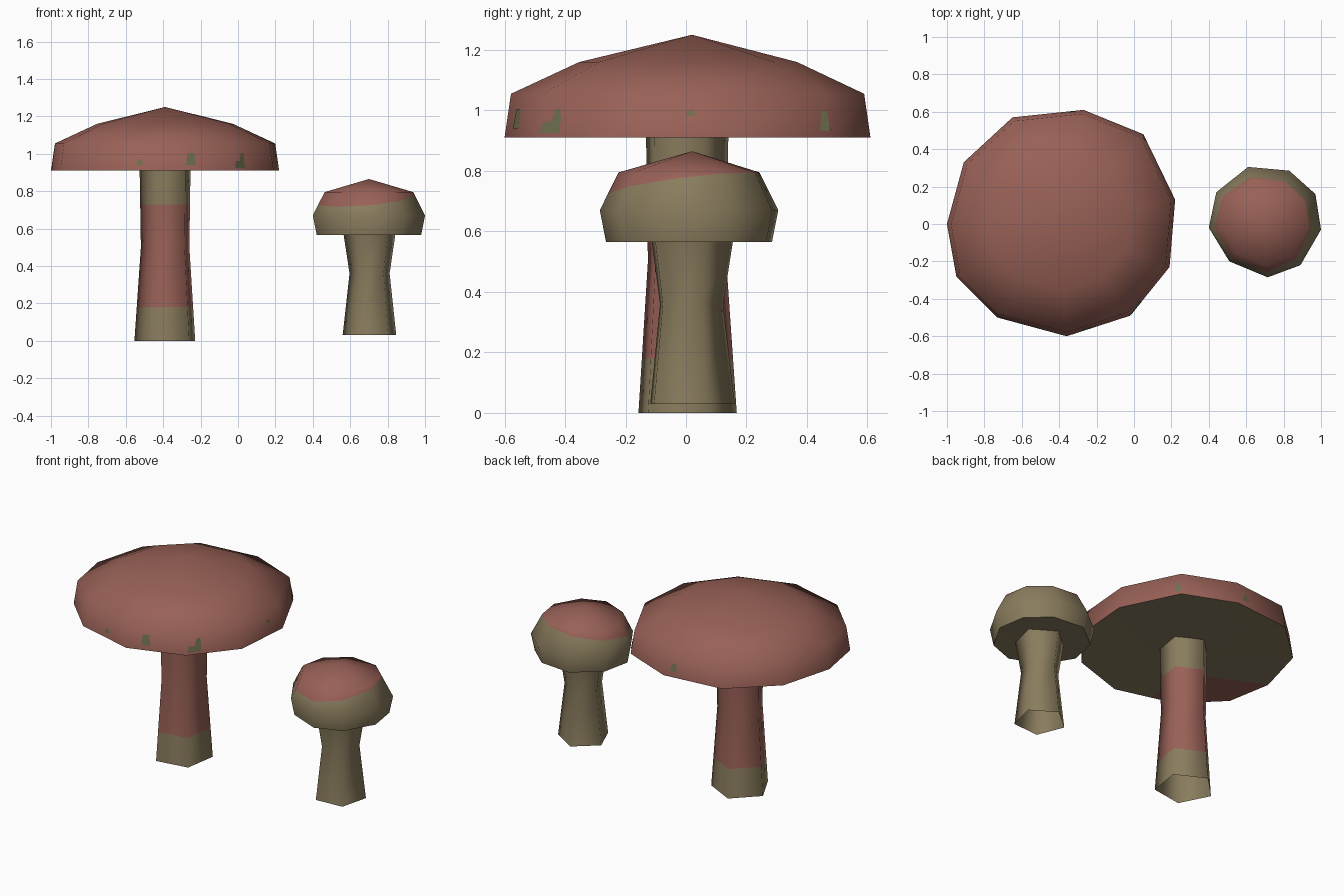
import bpy, bmesh, math
from mathutils import Vector

if "Cube" in bpy.data.objects:
    bpy.data.objects.remove(bpy.data.objects["Cube"])


def material(name, rgb):
    m = bpy.data.materials.new(name)
    m.diffuse_color = (*rgb, 1)
    m.use_nodes = True
    m.node_tree.nodes["Principled BSDF"].inputs["Base Color"].default_value = m.diffuse_color
    return m


RED = material("dusty_red", (0.315, 0.119, 0.094))
BEIGE = material("olive_beige", (0.25, 0.20, 0.11))
GREEN = material("moss_green", (0.165, 0.165, 0.08))
MATS = [RED, BEIGE, GREEN]


def loft(bm, rings):
    """Skin a list of rings; a ring of one point closes to a tip."""
    loops = [[bm.verts.new(p) for p in ring] for ring in rings]
    for a, b in zip(loops, loops[1:]):
        n = max(len(a), len(b))
        for i in range(n):
            j = (i + 1) % n
            if len(a) == 1:
                bm.faces.new((a[0], b[j], b[i]))
            elif len(b) == 1:
                bm.faces.new((a[i], a[j], b[0]))
            else:
                bm.faces.new((a[i], a[j], b[j], b[i]))


def cut(bm, point, normal):
    geom = bm.verts[:] + bm.edges[:] + bm.faces[:]
    bmesh.ops.bisect_plane(bm, geom=geom, dist=1e-5, plane_co=point, plane_no=normal)


def finish(bm, name, rule):
    for f in bm.faces:
        f.material_index = rule(f)
    me = bpy.data.meshes.new(name)
    bm.normal_update()
    bm.to_mesh(me)
    bm.free()
    for m in MATS:
        me.materials.append(m)
    ob = bpy.data.objects.new(name, me)
    bpy.context.collection.objects.link(ob)
    bpy.ops.object.select_all(action='DESELECT')
    ob.select_set(True)
    bpy.context.view_layer.objects.active = ob
    bpy.ops.object.shade_smooth_by_angle(angle=math.radians(75))
    return ob


def cap_rings(outline, centre, profile):
    """Scale the irregular outline around its centre for each (scale, z)."""
    cx, cy = centre
    return [[Vector((cx, cy + 0.01, z))] if s == 0 else
            [Vector((cx + (x - cx) * s, cy + (y - cy) * s, z)) for x, y in outline]
            for s, z in profile]


def stem_rings(centre, phase, profile):
    cx, cy = centre
    angles = [math.radians(phase + 72 * i) for i in range(5)]
    return [[Vector((cx + r * math.cos(a), cy + r * math.sin(a), z)) for a in angles]
            for r, z in profile]


# Large cap: domed red top
big_c = (-0.39, 0.01)
big_outline = [(0.22, 0.13), (0.05, 0.48), (-0.27, 0.61), (-0.65, 0.57),
               (-0.91, 0.33), (-1.0, 0.0), (-0.95, -0.28), (-0.73, -0.50),
               (-0.36, -0.60), (-0.02, -0.49), (0.19, -0.23)]
big_rings = cap_rings(big_outline, big_c,
                      [(0, 0.93), (1, 0.91), (0.965, 1.055), (0.595, 1.16), (0, 1.25)])
bm = bmesh.new()
loft(bm, big_rings[1:])
finish(bm, "large_cap", lambda f: 0)

# Large cap underside: nearly flat, beige with one red corner
bm = bmesh.new()
loft(bm, big_rings[:2])
chord = Vector((0.447, 0.894, 0))
cut(bm, (-1, 0, 0), chord)
cut(bm, (-0.58, 0, 0), (1, 0, 0))


def underside_rule(f):
    c = f.calc_center_median()
    return 0 if c.x < -0.58 and (c - Vector((-1, 0, 0))).dot(chord) < 0 else 1


finish(bm, "large_cap_underside", underside_rule)

# Moss spots: thin plates on the rim wall (edge index, start, end, low, high)
bm = bmesh.new()
low, high = big_rings[1], big_rings[2]
for i, t0, t1, h0, h1 in [(8, 0.24, 0.40, 0.2, 0.65), (9, 0.02, 0.28, 0.1, 0.35),
                          (9, 0.16, 0.28, 0.35, 0.65), (0, 0.90, 1.0, 0.15, 0.6),
                          (2, 0.1, 0.22, 0.25, 0.55), (7, 0.5, 0.6, 0.2, 0.4),
                          (10, 0.63, 0.73, 0.5, 0.62)]:
    j = (i + 1) % 11
    n = (low[j] - low[i]).cross(high[i] - low[i]).normalized()

    def on_wall(t, h):
        return low[i].lerp(low[j], t).lerp(high[i].lerp(high[j], t), h) + n * 0.003
    bm.faces.new([bm.verts.new(on_wall(t, h)) for t, h in
                  ((t0, h0), (t1, h0), (t1 - 0.02, h1), (t0 + 0.03, h1))])
finish(bm, "moss_spots", lambda f: 2)

# Large stem: five sided, open at the foot, red middle band
bm = bmesh.new()
loft(bm, stem_rings((-0.383, -0.003), -45, [(0.173, 0), (0.138, 0.5), (0.145, 0.93)]))
for z in (0.18, 0.73):
    cut(bm, (0, 0, z), (0, 0, 1))
finish(bm, "large_stem", lambda f: 0 if 0.18 < f.calc_center_median().z < 0.73 else 1)

# Small cap: red crown over a beige rim, divided along a tilted line
small_c = (0.70, 0.01)
small_outline = [(1.0, -0.03), (0.97, 0.16), (0.83, 0.285), (0.61, 0.305),
                 (0.44, 0.17), (0.40, -0.02), (0.51, -0.20), (0.715, -0.285),
                 (0.89, -0.22)]
bm = bmesh.new()
loft(bm, cap_rings(small_outline, small_c,
                   [(0, 0.57), (0.93, 0.565), (1, 0.67), (0.79, 0.795), (0, 0.865)]))
split = Vector((0.70, 0, 0.755))
tilt = Vector((-0.1, -0.12, 1)).normalized()
cut(bm, split, tilt)
finish(bm, "small_cap", lambda f: 0 if (f.calc_center_median() - split).dot(tilt) > 0 else 1)

# Small stem: waisted, five sided, open at the foot
bm = bmesh.new()
loft(bm, stem_rings((0.706, 0.01), -50, [(0.151, 0.03), (0.113, 0.36), (0.146, 0.57)]))
finish(bm, "small_stem", lambda f: 1)
